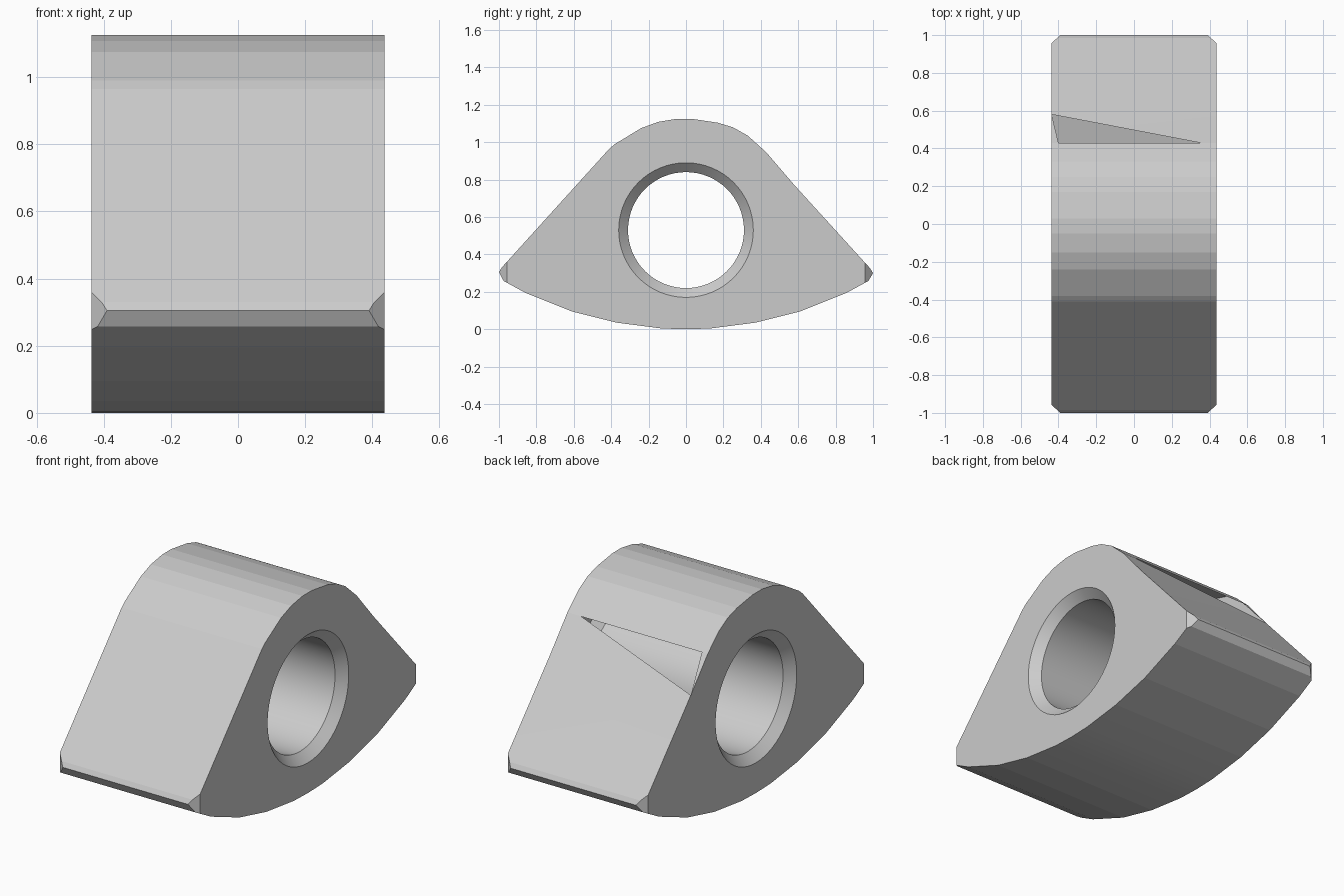
import bpy, bmesh, math
from mathutils import Vector

if "Cube" in bpy.data.objects:
    bpy.data.objects.remove(bpy.data.objects["Cube"])

HALF = 0.436            # half width along x
CZ = 0.53               # height of the bore axis
SEG = 64

# Side profile (y, z): mirrored lower curve, then the crown from back to front
lower = [(0.13, 0.004), (0.37, 0.035), (0.61, 0.095), (0.86, 0.195), (0.975, 0.258)]
crown = [(1.0, 0.30), (0.985, 0.325), (0.58, 0.77), (0.43, 0.945), (0.33, 1.035),
         (0.25, 1.08), (0.17, 1.104), (0.03, 1.125), (-0.05, 1.125), (-0.15, 1.108),
         (-0.24, 1.075), (-0.38, 0.99), (-0.41, 0.965), (-0.985, 0.33), (-1.0, 0.305)]
profile = [(0, 0)] + lower + crown + [(-y, z) for y, z in reversed(lower)]

bm = bmesh.new()


def ring(x, pts):
    return [bm.verts.new((x, y, z)) for y, z in pts]


def circle(r):
    return [(r * math.cos(2 * math.pi * i / SEG), CZ + r * math.sin(2 * math.pi * i / SEG))
            for i in range(SEG)]


def bridge(a, b):
    n = len(a)
    return [bm.faces.new((a[i], a[(i + 1) % n], b[(i + 1) % n], b[i])) for i in range(n)]


# Outer shell
left, right = ring(-HALF, profile), ring(HALF, profile)
band = bridge(left, right)

# Bore with a chamfered rim at each end
bore = [ring(-HALF, circle(0.36)), ring(-HALF + 0.05, circle(0.31)),
        ring(HALF - 0.05, circle(0.31)), ring(HALF, circle(0.36))]
for a, b in zip(bore, bore[1:]):
    bridge(a, b)

# Flat side walls around the bore
for outer, inner in ((left, bore[0]), (right, bore[3])):
    edges = [bm.edges.get((loop[i - 1], loop[i])) for loop in (outer, inner)
             for i in range(len(loop))]
    bmesh.ops.triangle_fill(bm, edges=edges, use_beauty=True, use_dissolve=False,
                            normal=(1, 0, 0))
bmesh.ops.recalc_face_normals(bm, faces=bm.faces)

# Clipped corners at both tips
for sx in (-1, 1):
    for sy in (-1, 1):
        cut = bmesh.ops.bisect_plane(
            bm, geom=bm.verts[:] + bm.edges[:] + bm.faces[:], dist=1e-5,
            plane_co=Vector((sx * 0.39, sy * 1.0, 0.3)),
            plane_no=Vector((sx, sy * 1.1, 0)).normalized(), clear_outer=True)
        edges = [e for e in cut['geom_cut'] if isinstance(e, bmesh.types.BMEdge)]
        bmesh.ops.holes_fill(bm, edges=edges, sides=0)

# Triangular opening in the back slope
i = profile.index((0.58, 0.77))
d, a, b, c = left[i], left[i + 1], right[i + 1], right[i]
bm.faces.remove(band[i])
p, q = (bm.verts.new((x, 0.43, 0.945)) for x in (-0.40, 0.35))
bm.faces.new((a, p, d))
bm.faces.new((q, b, c, d))

bmesh.ops.recalc_face_normals(bm, faces=bm.faces)
mesh = bpy.data.meshes.new("bored_rocker")
bm.to_mesh(mesh)
bm.free()
obj = bpy.data.objects.new("bored_rocker", mesh)
bpy.context.collection.objects.link(obj)

# Smooth bore, faceted shell
bpy.context.view_layer.objects.active = obj
obj.select_set(True)
bpy.ops.object.shade_smooth_by_angle(angle=math.radians(6))
